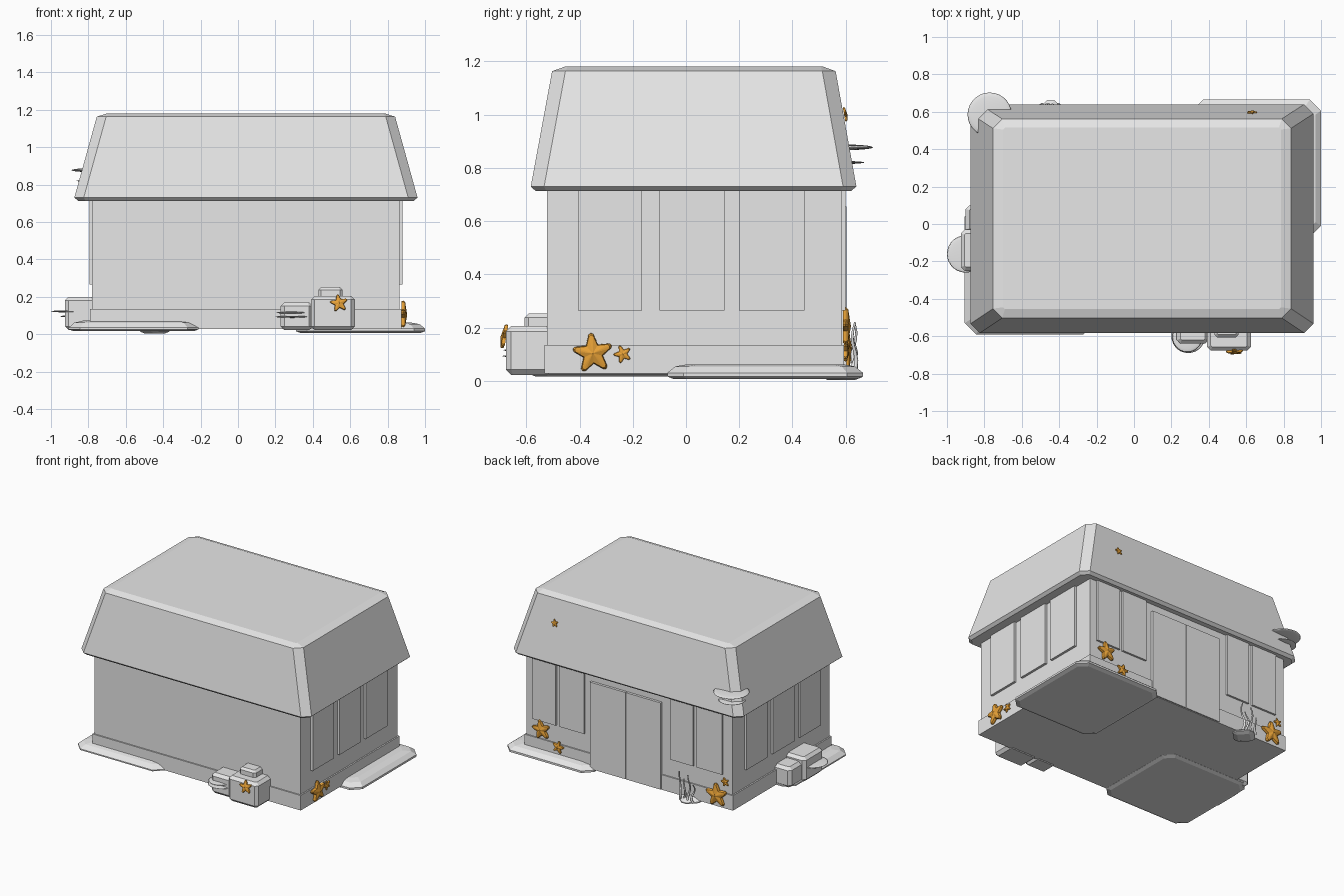
import bpy, bmesh, math
from mathutils import Matrix, Vector

if "Cube" in bpy.data.objects:
    bpy.data.objects.remove(bpy.data.objects["Cube"])


def material(name, rgb):
    m = bpy.data.materials.new(name)
    m.diffuse_color = (*rgb, 1)
    m.use_nodes = True
    m.node_tree.nodes["Principled BSDF"].inputs["Base Color"].default_value = m.diffuse_color
    return m


GREY = material("stone grey", (0.8, 0.8, 0.8))
ORANGE = material("starfish orange", (0.85, 0.38, 0.04))


def finish(name, bm, mat=GREY):
    bmesh.ops.recalc_face_normals(bm, faces=bm.faces)
    me = bpy.data.meshes.new(name)
    bm.to_mesh(me)
    bm.free()
    me.materials.append(mat)
    ob = bpy.data.objects.new(name, me)
    bpy.context.collection.objects.link(ob)
    return ob


def box(name, x0, x1, y0, y1, z0, z1):
    bm = bmesh.new()
    bmesh.ops.create_cube(bm, size=1)
    for v in bm.verts:
        v.co = Vector(((x0 + x1) / 2 + v.co.x * (x1 - x0),
                       (y0 + y1) / 2 + v.co.y * (y1 - y0),
                       (z0 + z1) / 2 + v.co.z * (z1 - z0)))
    return finish(name, bm)


def octagon(x0, x1, y0, y1, c):
    return [(x0 + c, y0), (x1 - c, y0), (x1, y0 + c), (x1, y1 - c),
            (x1 - c, y1), (x0 + c, y1), (x0, y1 - c), (x0, y0 + c)]


def loft(name, levels):
    """Stack of chamfered rectangles: (z, x0, x1, y0, y1, chamfer)."""
    bm = bmesh.new()
    rings = [[bm.verts.new((x, y, l[0])) for x, y in octagon(*l[1:])] for l in levels]
    for a, b in zip(rings, rings[1:]):
        for i in range(8):
            j = (i + 1) % 8
            bm.faces.new((a[i], a[j], b[j], b[i]))
    bm.faces.new(rings[0])
    bm.faces.new(rings[-1])
    return finish(name, bm)


def block(name, x0, x1, y0, y1, z0, z1, b=0.02):
    # box with every edge chamfered
    inner = (x0 + b, x1 - b, y0 + b, y1 - b, b / 3)
    outer = (x0, x1, y0, y1, b)
    return loft(name, [(z0, *inner), (z0 + b, *outer), (z1 - b, *outer), (z1, *inner)])


def slab(name, x0, x1, y0, y1, z0, zm, z1):
    # low stone slab with a wide sloping rim
    def inset(d, c):
        return (x0 + d, x1 - d, y0 + d, y1 - d, c)
    return loft(name, [(z0, *inset(0.025, 0.05)), (z0 + 0.01, *inset(0, 0.06)),
                       (zm, *inset(0, 0.06)), ((zm + z1) / 2 + 0.008, *inset(0.03, 0.05)),
                       (z1, *inset(0.075, 0.04))])


def shelf(name, x, y, z, r, h):
    # flattened round shelf growth
    bm = bmesh.new()
    bmesh.ops.create_uvsphere(bm, u_segments=28, v_segments=10, radius=1)
    for v in bm.verts:
        v.co = Vector((x + r * v.co.x, y + r * v.co.y, z + h * v.co.z))
    for f in bm.faces:
        f.smooth = True
    return finish(name, bm)


def star(name, pos, normal, r, spin=0.0):
    # starfish with blunt tips and a raised middle
    bm = bmesh.new()
    pts = []
    for k in range(5):
        a = math.pi / 2 + k * math.tau / 5 + spin
        for da, rr in ((-0.13, 0.97), (0.0, 1.04), (0.13, 0.97), (math.pi / 5, 0.52)):
            pts.append((r * rr * math.cos(a + da), r * rr * math.sin(a + da)))
    layers = [[bm.verts.new((x * s, y * s, r * h)) for x, y in pts]
              for s, h in ((0.94, -0.15), (1.0, 0.0), (0.9, 0.13))]
    n = len(pts)
    for a, b in zip(layers, layers[1:]):
        for i in range(n):
            bm.faces.new((a[i], a[(i + 1) % n], b[(i + 1) % n], b[i]))
    bm.faces.new(layers[0])
    top = bm.verts.new((0, 0, r * 0.28))
    for i in range(n):
        bm.faces.new((layers[-1][i], layers[-1][(i + 1) % n], top))
    zax = Vector(normal).normalized()
    xax = Vector((0, 0, 1)).cross(zax).normalized()
    yax = zax.cross(xax)
    rot = Matrix((xax, yax, zax)).transposed().to_4x4()
    bm.transform(Matrix.Translation(pos) @ rot)
    return finish(name, bm, ORANGE)


# Main walls, plinth and roof
box("walls", -0.78, 0.863, -0.523, 0.585, 0.03, 0.74)
box("plinth", -0.79, 0.873, -0.532, 0.594, 0.027, 0.135)
loft("roof", [(0.713, -0.855, 0.94, -0.565, 0.62, 0.04),
              (0.73, -0.875, 0.96, -0.583, 0.64, 0.05),
              (1.163, -0.755, 0.84, -0.503, 0.562, 0.05),
              (1.18, -0.70, 0.785, -0.455, 0.515, 0.01)])

# Raised window panels on both ends
for i, (a, b) in enumerate(((-0.405, -0.165), (-0.10, 0.145), (0.20, 0.445))):
    box(f"right_window_{i}", 0.85, 0.88, a, b, 0.265, 0.725)
    box(f"left_window_{i}", -0.795, -0.77, a, b, 0.265, 0.725)

# Back windows and double door
for i, (a, b) in enumerate(((0.62, 0.81), (0.395, 0.595), (-0.475, -0.29), (-0.705, -0.505))):
    box(f"back_window_{i}", a, b, 0.57, 0.599, 0.265, 0.725)
box("door_right", 0.062, 0.345, 0.57, 0.603, 0.03, 0.655)
box("door_left", -0.22, 0.058, 0.57, 0.603, 0.03, 0.655)

# Ground slabs
slab("left_slab", -0.905, -0.21, -0.59, 0.10, 0.016, 0.035, 0.072)
slab("right_slab", 0.31, 1.0, -0.07, 0.665, 0.006, 0.03, 0.062)

# Front stone pile
block("front_stone_large", 0.39, 0.625, -0.677, -0.50, 0.022, 0.205)
block("front_stone_small", 0.228, 0.40, -0.64, -0.50, 0.022, 0.17)
block("front_stone_top", 0.43, 0.56, -0.606, -0.50, 0.18, 0.252, 0.015)
shelf("front_shelf_upper", 0.285, -0.605, 0.115, 0.08, 0.006)
shelf("front_shelf_lower", 0.29, -0.60, 0.093, 0.09, 0.006)

# Left stone pile
block("left_stone_large", -0.925, -0.76, -0.25, -0.03, 0.022, 0.20)
block("left_stone_small", -0.90, -0.76, -0.05, 0.10, 0.022, 0.17)
shelf("left_shelf_upper", -0.90, -0.16, 0.122, 0.10, 0.006)
shelf("left_shelf_lower", -0.88, -0.17, 0.095, 0.07, 0.006)

# Shelf growths on the back left roof corner
shelf("roof_shelf_upper", -0.772, 0.585, 0.877, 0.118, 0.011)
shelf("roof_shelf_lower", -0.775, 0.58, 0.82, 0.09, 0.006)

# Sea plant: round foot and wavy stalks
slab("plant_foot", -0.525, -0.365, 0.505, 0.662, 0.004, 0.022, 0.05)
curve = bpy.data.curves.new("plant_stalks", 'CURVE')
curve.dimensions = '3D'
curve.bevel_depth = 0.008
curve.bevel_resolution = 1
curve.use_fill_caps = True
for k, (x, h) in enumerate(((-0.50, 0.15), (-0.465, 0.21), (-0.43, 0.17), (-0.395, 0.22))):
    sp = curve.splines.new('POLY')
    sp.points.add(7)
    for i, p in enumerate(sp.points):
        t = i / 7
        p.co = (x + 0.01 * math.sin(6 * t + k), 0.632 + 0.008 * math.sin(7 * t + 2 * k),
                0.02 + t * (h - 0.02), 1)
        p.radius = 1.1 - 0.6 * t
stalks = bpy.data.objects.new("plant_stalks", curve)
bpy.context.collection.objects.link(stalks)
curve.materials.append(GREY)

# Starfish
BACK, RIGHT = (0, 1, 0), (1, 0, 0)
star("front_star", (0.54, -0.683, 0.165), (0.05, -1, 0.2), 0.047, 0.15)
star("right_star_large", (0.884, -0.35, 0.103), RIGHT, 0.074, 0.1)
star("right_star_small", (0.878, -0.238, 0.10), RIGHT, 0.033, 0.35)
star("back_star_a", (0.735, 0.60, 0.205), BACK, 0.07, 0.2)
star("back_star_b", (0.60, 0.60, 0.115), BACK, 0.045, -0.2)
star("back_star_c", (-0.665, 0.602, 0.11), BACK, 0.083, 0.1)
star("back_star_d", (-0.725, 0.592, 0.215), BACK, 0.032, 0.3)
star("roof_star", (0.63, 0.598, 1.0), (0, 1, 0.18), 0.028, 0.2)
